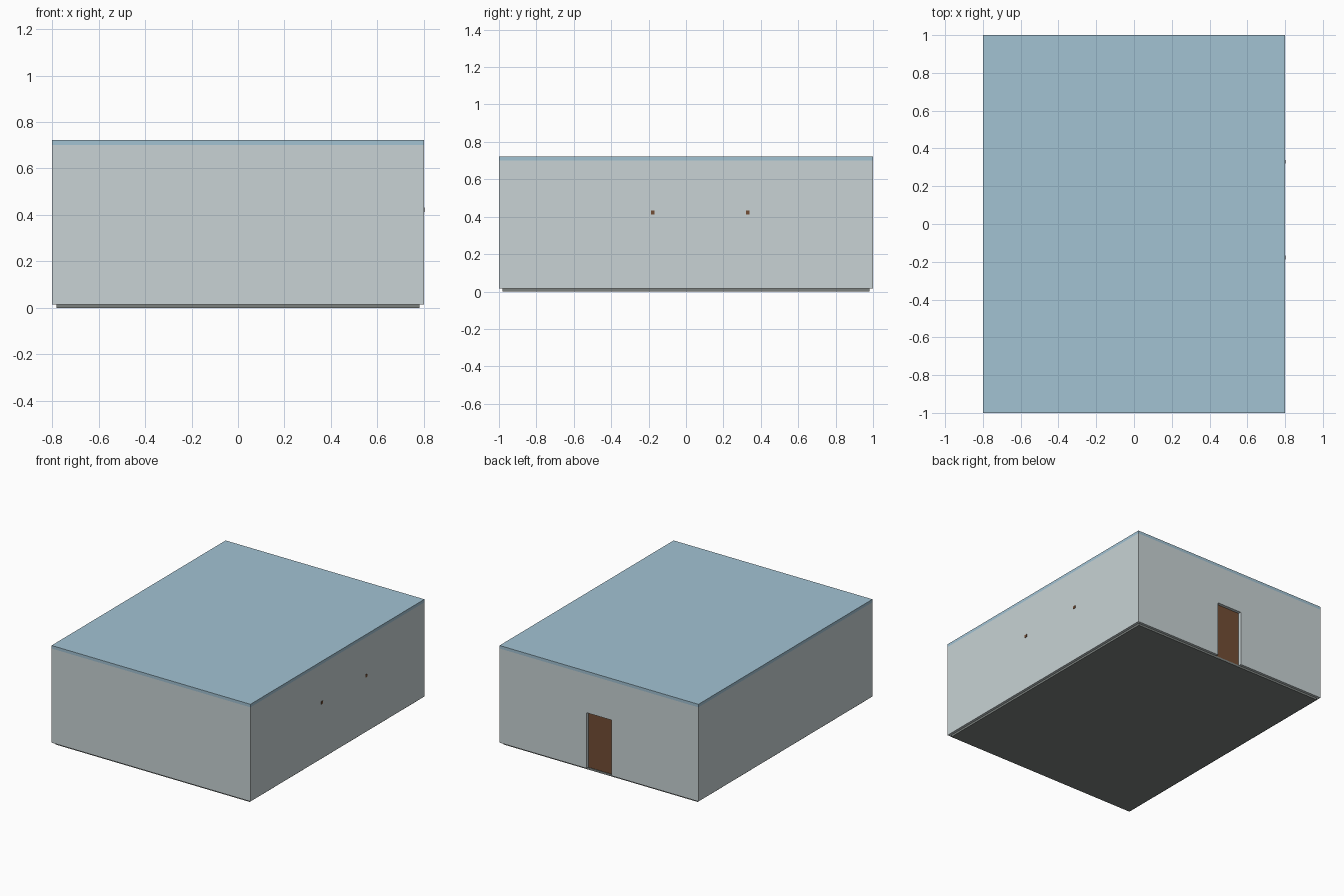
import bpy, bmesh
from mathutils import Vector

if "Cube" in bpy.data.objects:
    bpy.data.objects.remove(bpy.data.objects["Cube"])

T = 0.04            # wall thickness
FLOOR, EAVE, TOP = 0.015, 0.70, 0.722


def material(name, rgb):
    m = bpy.data.materials.new(name)
    m.diffuse_color = (*rgb, 1)
    m.use_nodes = True
    m.node_tree.nodes["Principled BSDF"].inputs["Base Color"].default_value = m.diffuse_color
    return m


def box(name, lo, hi, mat=None):
    """Axis-aligned box between two corners."""
    lo, hi = Vector(lo), Vector(hi)
    bm = bmesh.new()
    bmesh.ops.create_cube(bm, size=1)
    bmesh.ops.scale(bm, vec=hi - lo, verts=bm.verts)
    mesh = bpy.data.meshes.new(name)
    bm.to_mesh(mesh)
    bm.free()
    ob = bpy.data.objects.new(name, mesh)
    ob.location = (lo + hi) / 2
    bpy.context.collection.objects.link(ob)
    if mat:
        mesh.materials.append(mat)
    return ob


def cut(target, cutter):
    """Subtract the cutter, then remove it."""
    cutter.hide_render = True
    mod = target.modifiers.new("cut", 'BOOLEAN')
    mod.operation, mod.solver, mod.object = 'DIFFERENCE', 'EXACT', cutter
    bpy.context.view_layer.objects.active = target
    bpy.ops.object.modifier_apply(modifier=mod.name)
    bpy.data.objects.remove(cutter)


wood = material("wood", (0.17, 0.075, 0.035))
roof_blue = material("roof_blue", (0.36, 0.54, 0.65))
wall_grey = material("wall_grey", (0.58, 0.65, 0.66))
floor_grey = material("floor_grey", (0.20, 0.22, 0.21))

# Hollow walls with a doorway in the back
walls = box("walls", (-0.8, -1, FLOOR), (0.8, 1, EAVE), wall_grey)
cut(walls, box("room_cutter", (-0.8 + T, -1 + T, -0.1), (0.8 - T, 1 - T, 1)))
cut(walls, box("doorway_cutter", (-0.1, 0.9, -0.1), (0.1, 1.1, 0.42)))

# Floor reaches the wall centre lines, flat roof covers the walls
box("floor", (-0.782, -0.982, 0), (0.782, 0.982, FLOOR), floor_grey)
box("roof", (-0.8, -1, EAVE), (0.8, 1, TOP), roof_blue)

# Door set back in its opening
box("door", (-0.1, 1 - T, FLOOR), (0.1, 0.978, 0.42), wood)

# Wooden pegs poking through the right wall
for i, y in enumerate((-0.178, 0.33)):
    box(f"wall_peg_{i + 1}", (0.74, y - 0.01, 0.412), (0.803, y + 0.01, 0.432), wood)
